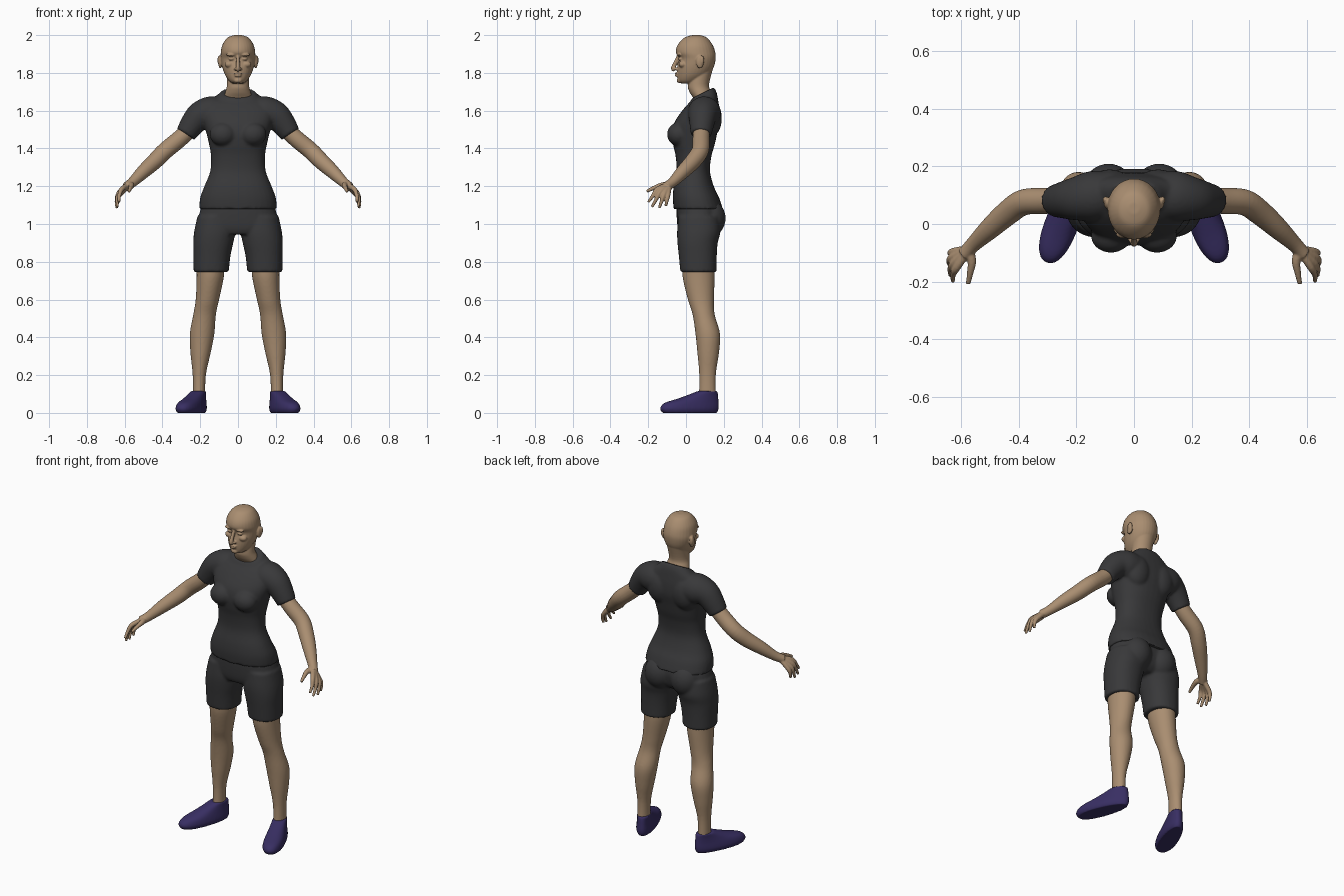
import bpy
import bmesh
import math
from mathutils import Vector, Matrix

SIDES = 32

if "Cube" in bpy.data.objects:
    bpy.data.objects.remove(bpy.data.objects["Cube"], do_unlink=True)


def make_material(name, colour):
    mat = bpy.data.materials.new(name)
    mat.use_nodes = True
    mat.diffuse_color = (*colour, 1)
    shader = next(n for n in mat.node_tree.nodes if n.type == "BSDF_PRINCIPLED")
    shader.inputs["Base Color"].default_value = (*colour, 1)
    shader.inputs["Roughness"].default_value = 0.8
    return mat


def refine(rows, steps=5):
    """Smoothly interpolate the measurements between the given rows."""
    width = max(len(row) for row in rows)
    pts = [Vector(tuple(row) + (0,) * (width - len(row))) for row in rows]
    pts = [pts[0]] + pts + [pts[-1]]
    result = []
    for a, b, c, d in zip(pts, pts[1:], pts[2:], pts[3:]):
        for i in range(steps):
            t = i / steps
            result.append(b + (c - a) * (t / 2)
                          + (a * 2 - b * 5 + c * 4 - d) * (t * t / 2)
                          + (b * 3 - a - c * 3 + d) * (t ** 3 / 2))
    return result + [pts[-1]]


def stack(rows, power=2, taper=0):
    """Level rings; row = height, front, back, half width, centre x, tilt."""
    rings = []
    for row in refine([tuple(r) + (0,) * (6 - len(r)) for r in rows]):
        z, front, back, half, centre, tilt = row
        ring = []
        for i in range(SIDES):
            angle = math.tau * i / SIDES
            c, s = math.cos(angle), math.sin(angle)
            u = math.copysign(abs(c) ** (2 / power), c)
            v = math.copysign(abs(s) ** (2 / power), s)
            depth = (back - front) / 2 * v
            ring.append(Vector((centre + half * u * (1 - taper * s),
                                (front + back) / 2 + depth, z + tilt * depth)))
        rings.append(ring)
    return rings


def tube(rows):
    """Round rings along a path; row = x, y, z, radius."""
    path = refine(rows)
    rings = []
    for i, row in enumerate(path):
        ahead = path[min(i + 1, len(path) - 1)].to_3d()
        behind = path[max(i - 1, 0)].to_3d()
        along = (ahead - behind).normalized()
        u = along.cross(Vector((1, 0, 1))).normalized()
        v = along.cross(u)
        angles = [math.tau * k / SIDES for k in range(SIDES)]
        rings.append([row.to_3d() + (u * math.cos(a) + v * math.sin(a)) * row[3]
                      for a in angles])
    return rings


def blob(centre, radii):
    """An ellipsoid."""
    rings = []
    for j in range(1, 16):
        lat = math.pi * j / 16
        rings.append([Vector((
            centre[0] + radii[0] * math.sin(lat) * math.cos(math.tau * i / SIDES),
            centre[1] + radii[1] * math.sin(lat) * math.sin(math.tau * i / SIDES),
            centre[2] + radii[2] * math.cos(lat))) for i in range(SIDES)])
    return rings


def build(name, mat, voxel, smoothing, middle=(), paired=()):
    """Fuse the shells, with the paired ones on both sides, into one surface."""
    bm = bmesh.new()
    flip = Matrix.Diagonal((-1, 1, 1))
    shells = list(middle) + list(paired)
    shells += [[[flip @ p for p in ring] for ring in shell] for shell in paired]
    for shell in shells:
        loops = [[bm.verts.new(p) for p in ring] for ring in shell]
        for low, high in zip(loops, loops[1:]):
            for i in range(SIDES):
                bm.faces.new((low[i - 1], low[i], high[i], high[i - 1]))
        bm.faces.new(loops[0])
        bm.faces.new(loops[-1])
    bmesh.ops.recalc_face_normals(bm, faces=bm.faces)
    mesh = bpy.data.meshes.new(name)
    bm.to_mesh(mesh)
    bm.free()
    mesh.materials.append(mat)
    mesh.shade_smooth()
    obj = bpy.data.objects.new(name, mesh)
    bpy.context.collection.objects.link(obj)
    remesh = obj.modifiers.new("fuse", "REMESH")
    remesh.mode = "VOXEL"
    remesh.voxel_size = voxel
    remesh.use_smooth_shade = True
    smooth = obj.modifiers.new("soften", "SMOOTH")
    smooth.factor = 0.5
    smooth.iterations = smoothing
    return obj


skin = make_material("tan skin", (0.40, 0.27, 0.165))
cloth = make_material("charcoal cloth", (0.04, 0.04, 0.042))
violet = make_material("dark violet shoe", (0.04, 0.028, 0.125))

# Head: skull and neck, then the facial features
skull = stack([(2, .035, .075, .02), (1.987, -.008, .11, .055), (1.95, -.043, .14, .082),
               (1.91, -.054, .155, .091), (1.875, -.037, .157, .091),
               (1.83, -.045, .147, .083), (1.79, -.046, .12, .069),
               (1.76, -.042, .08, .049), (1.745, -.03, .05, .03)])
neck = stack([(1.83, .03, .145, .06), (1.74, .01, .122, .058), (1.7, .018, .132, .067),
              (1.66, .042, .145, .08), (1.62, .05, .15, .08)])
nose = tube([(0, -.04, 1.89, .009), (0, -.053, 1.86, .01), (0, -.068, 1.825, .012),
             (0, -.06, 1.814, .01)])
lips = [blob((0, -.046, 1.797), (.023, .014, .005)),
        blob((0, -.045, 1.785), (.019, .014, .006))]
chin = blob((0, -.032, 1.76), (.023, .017, .015))
face_pairs = [blob((.036, -.036, 1.896), (.028, .014, .008)),    # brow
              blob((.034, -.029, 1.874), (.016, .013, .009)),    # eye
              blob((.045, -.018, 1.845), (.026, .021, .018)),    # cheek
              blob((.012, -.052, 1.821), (.009, .012, .008)),    # nostril
              blob((.094, .074, 1.858), (.011, .021, .034)),     # ear
              blob((.099, .084, 1.867), (.01, .012, .026))]      # ear rim
build("head", skin, .004, 3, [skull, neck, nose, chin] + lips, face_pairs)

# Shirt: torso, bust, shoulder blades and short sleeves
torso = stack([(1.08, -.065, .195, .206), (1.14, -.07, .175, .2), (1.2, -.065, .147, .178),
               (1.28, -.05, .127, .147), (1.36, -.055, .135, .143),
               (1.42, -.068, .152, .153), (1.48, -.074, .165, .167),
               (1.54, -.06, .178, .184), (1.6, -.02, .178, .195),
               (1.645, .008, .17, .165, 0, .15), (1.672, .022, .162, .118, 0, .35),
               (1.695, .033, .148, .09, 0, .5)], power=2.3)
bust = blob((.08, -.04, 1.475), (.07, .06, .062))
shoulder_blade = blob((.085, .13, 1.56), (.078, .06, .1))
sleeve = tube([(.1, .1, 1.585, .085), (.15, .095, 1.587, .088), (.2, .088, 1.573, .076),
               (.238, .084, 1.533, .066), (.277, .08, 1.475, .055)])
build("shirt", cloth, .008, 4, [torso], [bust, shoulder_blade, sleeve])

# Shorts: hips, seat and two leg openings
hips = stack([(1.12, -.05, .165, .185), (1.05, -.05, .18, .206),
              (.98, -.044, .165, .215), (.945, -.03, .13, .15)], power=2.4)
seat = blob((.088, .12, 1.03), (.09, .09, .1))
short_leg = stack([(1.04, -.04, .175, .1, .115), (.96, -.047, .182, .109, .123),
                   (.9, -.045, .168, .106, .131), (.83, -.038, .163, .098, .138),
                   (.745, -.03, .162, .093, .142)], power=2.2)
build("shorts", cloth, .008, 4, [hips], [seat, short_leg])

# Arms: limb, four fingers joined to the wrist, and a thumb
arm = tube([(.24, .082, 1.515, .042), (.31, .08, 1.45, .045), (.385, .075, 1.388, .045),
            (.44, .038, 1.333, .043), (.5, -.015, 1.278, .037),
            (.558, -.07, 1.222, .027), (.59, -.105, 1.198, .025)])
hand = [arm]
wrist = Vector((.575, -.088, 1.208))
fingers = [((.615, -.15, 1.185), (.63, -.2, 1.115)),
           ((.627, -.136, 1.17), (.638, -.18, 1.09)),
           ((.632, -.116, 1.158), (.642, -.142, 1.084)),
           ((.628, -.096, 1.153), (.638, -.107, 1.094))]
for knuckle, tip in fingers:
    knuckle, tip = Vector(knuckle), Vector(tip)
    joint = (knuckle + tip) / 2 + Vector((.006, 0, 0))
    hand.append(tube([(*wrist, .015), (*knuckle, .013), (*joint, .01), (*tip, .007)]))
hand.append(tube([(*wrist, .018), (.564, -.13, 1.204, .015), (.57, -.172, 1.19, .011),
                  (.577, -.208, 1.173, .008)]))
build("arms", skin, .004, 3, paired=hand)

# Legs: thigh, knee, calf and ankle
leg = stack([(.82, -.02, .15, .076, .145), (.72, -.018, .152, .072, .147),
             (.6, .01, .148, .062, .162), (.52, .035, .152, .06, .177),
             (.42, .05, .18, .065, .19), (.32, .06, .175, .054, .198),
             (.2, .07, .158, .035, .205), (.07, .068, .16, .033, .207)])
build("legs", skin, .007, 3, paired=[leg])

# Shoes: egg-shaped soles rising to the ankle, toes turned out
shoe = stack([(0, -.255, .052, .051), (.02, -.268, .06, .058), (.04, -.26, .062, .056),
              (.056, -.235, .061, .052), (.075, -.17, .059, .046),
              (.095, -.11, .057, .041), (.115, -.055, .054, .038)], power=2.2, taper=.12)
turn = Matrix.Translation((.207, .115, 0)) @ Matrix.Rotation(.37, 4, "Z")
shoe = [[turn @ p for p in ring] for ring in shoe]
build("shoes", violet, .006, 3, paired=[shoe])
